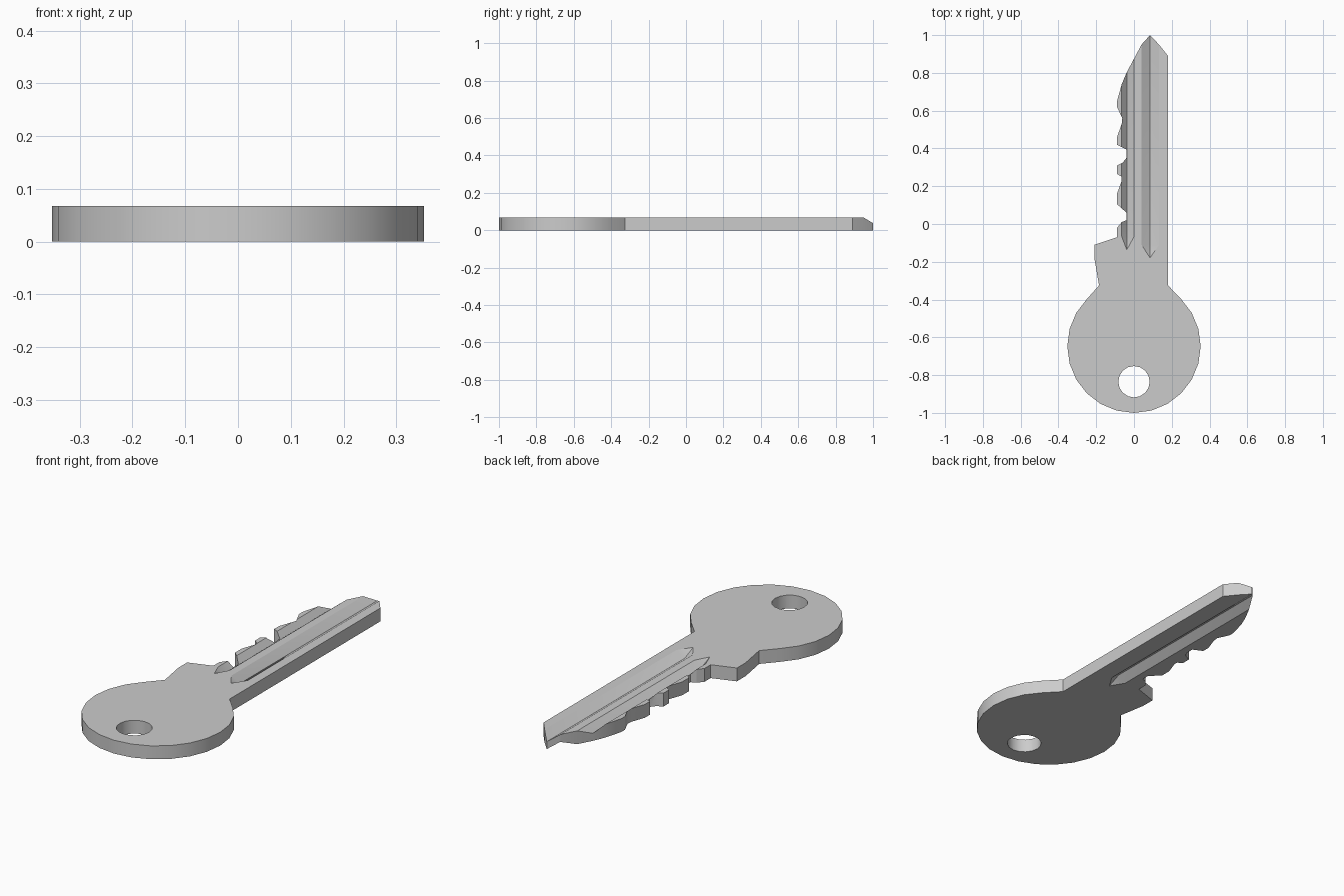
import bpy
import bmesh
from math import cos, sin, radians

default_cube = bpy.data.objects.get("Cube")
if default_cube:
    bpy.data.objects.remove(default_cube, do_unlink=True)

THICK = 0.068
HEAD_Y, HEAD_R = -0.647, 0.353


def add_object(name, bm):
    bmesh.ops.recalc_face_normals(bm, faces=bm.faces)
    mesh = bpy.data.meshes.new(name)
    bm.to_mesh(mesh)
    bm.free()
    obj = bpy.data.objects.new(name, mesh)
    bpy.context.collection.objects.link(obj)
    return obj


def prism(name, points, low, high):
    """Extrude a flat outline between two heights."""
    bm = bmesh.new()
    face = bm.faces.new([bm.verts.new((x, y, low)) for x, y in points])
    extruded = bmesh.ops.extrude_face_region(bm, geom=[face])["geom"]
    moved = [v for v in extruded if isinstance(v, bmesh.types.BMVert)]
    bmesh.ops.translate(bm, verts=moved, vec=(0, 0, high - low))
    return add_object(name, bm)


def circle(cx, cy, radius, angles):
    return [(cx + radius * cos(radians(a)), cy + radius * sin(radians(a)))
            for a in angles]


def groove(name, left, middle, right, start, surface, outward, depth):
    """V-shaped cutter with a pointed start, open at the tip of the blade."""
    full = start + 0.07
    end = 1.2
    outline = [(middle, start), (left, full), (right, full),
               (left, end), (right, end)]
    points = [(x, y, surface + lift * outward)
              for x, y in outline for lift in (0, 0.05)]
    points += [(middle, y, surface - depth * outward) for y in (full, end)]
    bm = bmesh.new()
    verts = [bm.verts.new(p) for p in points]
    bmesh.ops.convex_hull(bm, input=verts)
    return add_object(name, bm)


# Outline: straight back of the blade, pointed tip, toothed edge, shoulder
blade = [
    (0.18, -0.325), (0.18, 0.89), (0.132, 0.95), (0.085, 1.0), (0.04, 0.95),
    (0, 0.875), (-0.04, 0.80), (-0.065, 0.74), (-0.09, 0.65), (-0.09, 0.62),
    (-0.062, 0.56), (-0.065, 0.53), (-0.09, 0.46), (-0.09, 0.42),
    (-0.04, 0.395), (-0.04, 0.35), (-0.06, 0.325), (-0.09, 0.31),
    (-0.09, 0.265), (-0.065, 0.25), (-0.065, 0.23), (-0.09, 0.16),
    (-0.09, 0.105), (-0.04, 0.06), (-0.04, 0.02), (-0.065, 0.01),
    (-0.09, -0.02), (-0.09, -0.07), (-0.21, -0.11), (-0.21, -0.18),
    (-0.185, -0.325),
]
# Round head, continuing from the left side of the neck to the right
head = circle(0, HEAD_Y, HEAD_R, range(135, 406, 15))
key = prism("key_body", blade + head, 0, THICK)

# Ring hole and the lengthwise grooves
cutters = [
    prism("hole_cutter", circle(0, -0.835, 0.083, [i * 22.5 for i in range(16)]),
          -0.1, 0.2),
    groove("main_groove_cutter", 0.04, 0.085, 0.132, -0.18, THICK, 1, 0.03),
    groove("tooth_groove_cutter", -0.065, -0.038, 0, -0.137, THICK, 1, 0.03),
    groove("under_groove_cutter", 0, 0.042, 0.085, -0.137, 0, -1, 0.03),
]
bpy.context.view_layer.objects.active = key
for cutter in cutters:
    cutter.hide_render = True
    mod = key.modifiers.new(cutter.name, "BOOLEAN")
    mod.operation = "DIFFERENCE"
    mod.solver = "EXACT"
    mod.object = cutter
    bpy.ops.object.modifier_apply(modifier=mod.name)
    bpy.data.objects.remove(cutter, do_unlink=True)

# Plain metal
metal = bpy.data.materials.new("grey_metal")
metal.use_nodes = True
colour = (0.6, 0.6, 0.6, 1)
metal.diffuse_color = colour
metal.node_tree.nodes["Principled BSDF"].inputs["Base Color"].default_value = colour
key.data.materials.clear()
key.data.materials.append(metal)

# Smooth the round sides, keep the edges sharp
bpy.ops.object.select_all(action="DESELECT")
key.select_set(True)
bpy.ops.object.shade_smooth_by_angle(angle=radians(25))
